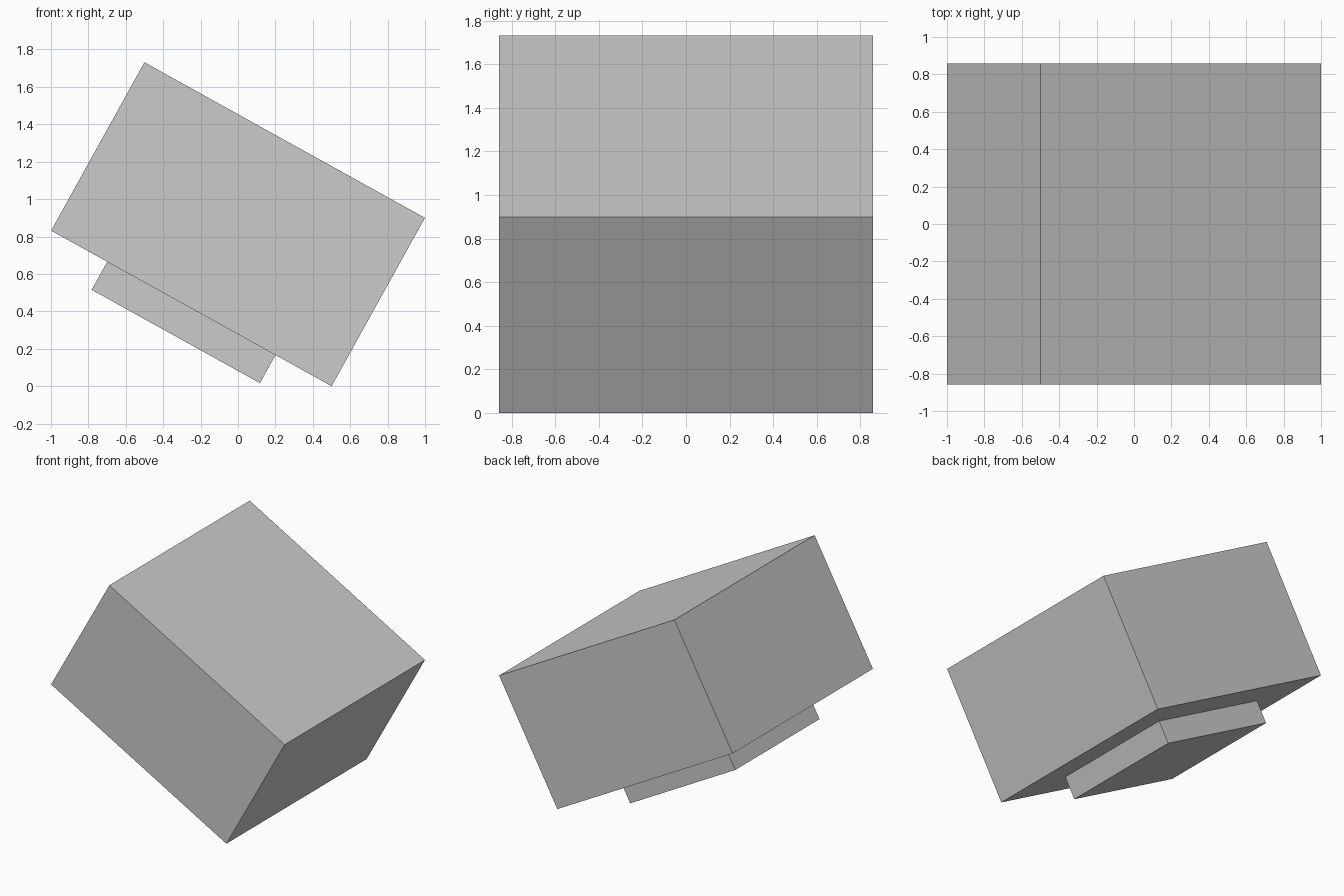
import bpy
import math
from mathutils import Matrix, Vector

default = bpy.data.objects.get("Cube")
if default:
    bpy.data.objects.remove(default, do_unlink=True)

WIDTH = 1.715
HEIGHT = WIDTH * 0.6
FOOT_WIDTH = WIDTH * 0.6
FOOT_HEIGHT = WIDTH * 0.1
TILT = Matrix.Rotation(math.radians(29), 4, 'Y')

# Lift so the lowest edge of the tilted block rests on the ground
lift = (WIDTH * math.sin(math.radians(29)) + HEIGHT * math.cos(math.radians(29))) / 2
PLACE = Matrix.Translation((0, 0, lift)) @ TILT


def add_box(name, size, offset_z):
    bpy.ops.mesh.primitive_cube_add(size=1)
    box = bpy.context.object
    box.name = name
    box.data.name = name
    box.data.transform(Matrix.Diagonal((*size, 1)))
    box.matrix_world = PLACE @ Matrix.Translation(Vector((0, 0, offset_z)))
    return box


# Large square block
add_box("main_block", (WIDTH, WIDTH, HEIGHT), 0)

# Smaller square plinth centred under the block
add_box("base_plinth", (FOOT_WIDTH, FOOT_WIDTH, FOOT_HEIGHT),
        -(HEIGHT + FOOT_HEIGHT) / 2)
